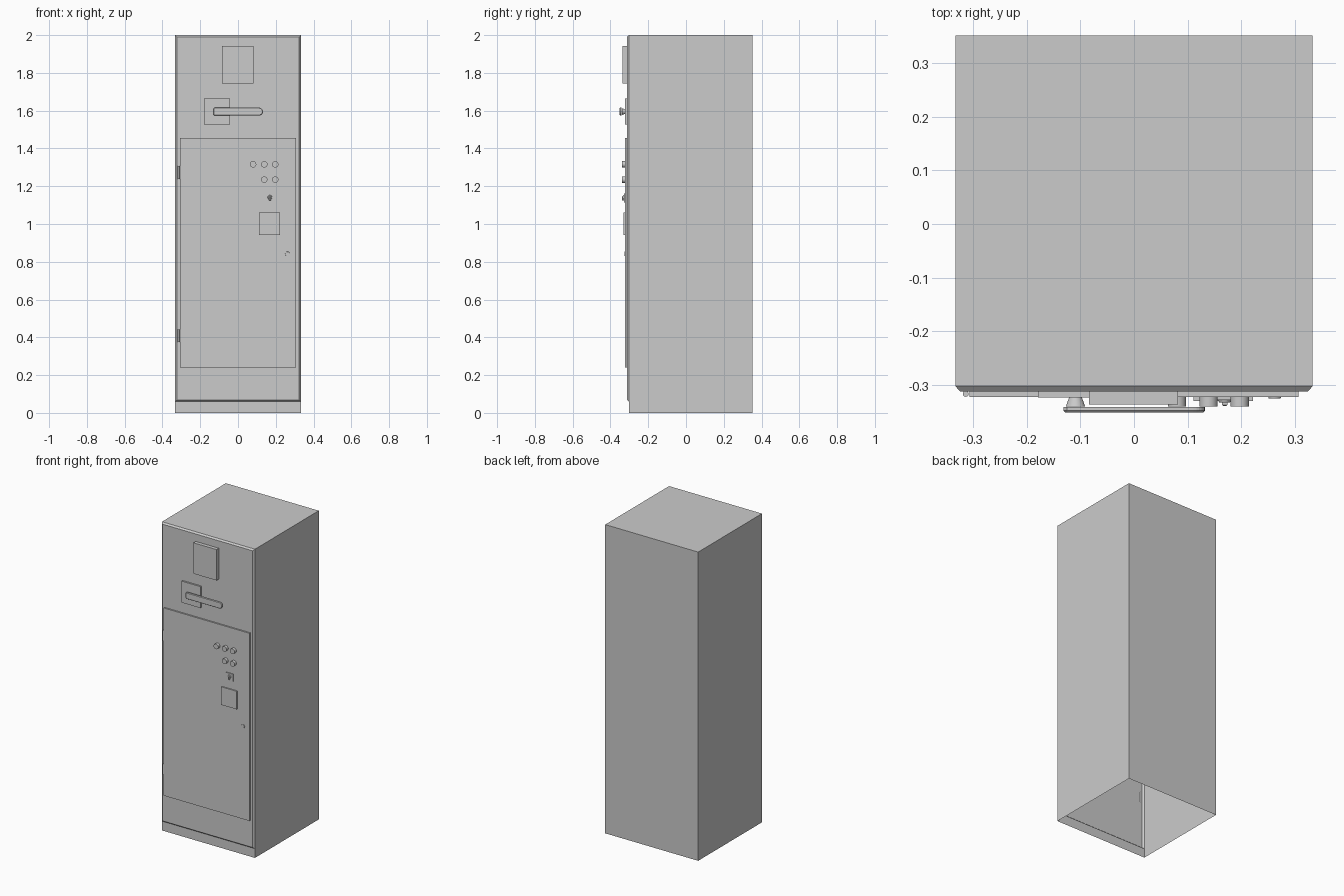
import bpy, bmesh
from math import pi, cos, sin
from mathutils import Matrix, Vector

if "Cube" in bpy.data.objects:
    bpy.data.objects.remove(bpy.data.objects["Cube"])

PANEL = -0.3125   # front sheet
DOOR = -0.322     # door surface


def finish(name, bm, smooth=False):
    bmesh.ops.recalc_face_normals(bm, faces=bm.faces)
    me = bpy.data.meshes.new(name)
    bm.to_mesh(me)
    bm.free()
    ob = bpy.data.objects.new(name, me)
    bpy.context.collection.objects.link(ob)
    if smooth:
        bpy.context.view_layer.objects.active = ob
        ob.select_set(True)
        bpy.ops.object.shade_smooth_by_angle(angle=0.6)
        ob.select_set(False)
    return ob


def extrude_profile(name, pts, y_back, y_front, inset=0.0, smooth=False):
    """Outline in x/z pushed forward to y_front; open at the back, optional chamfer."""
    bm = bmesh.new()
    f = bm.faces.new([bm.verts.new((x, y_back, z)) for x, z in pts])
    r = bmesh.ops.extrude_face_region(bm, geom=[f])
    for v in r["geom"]:
        if isinstance(v, bmesh.types.BMVert):
            v.co.y = y_front
    top = [g for g in r["geom"] if isinstance(g, bmesh.types.BMFace)][0]
    if inset:
        bmesh.ops.bevel(bm, geom=list(top.edges), offset=inset, segments=1,
                        affect='EDGES')
    back = [g for g in bm.faces if all(abs(v.co.y - y_back) < 1e-6 for v in g.verts)]
    if y_back > DOOR - 0.004:   # hidden against the cabinet
        bmesh.ops.delete(bm, geom=back, context='FACES_ONLY')
    return finish(name, bm, smooth)


def plate(name, x0, x1, z0, z1, y_back, y_front, inset=0.0):
    return extrude_profile(name, [(x0, z0), (x1, z0), (x1, z1), (x0, z1)],
                           y_back, y_front, inset)


def knob(name, x, z, y_back, y_front, r_back, r_front, seg=24):
    """Round part pointing forward."""
    bm = bmesh.new()
    bmesh.ops.create_cone(bm, cap_ends=True, segments=seg, radius1=r_back,
                          radius2=r_front, depth=y_back - y_front)
    bm.transform(Matrix.Translation((x, (y_back + y_front) / 2, z))
                 @ Matrix.Rotation(pi / 2, 4, 'X'))
    return finish(name, bm, True)


# Cabinet shell: open underneath, chamfered front sheet above a plain plinth
W, YF, YB, H, P, C = 0.333, -0.302, 0.351, 2.0, 0.06, 0.009
bm = bmesh.new()
def V(x, y, z):
    return bm.verts.new((x, y, z))
back = [V(-W, YB, 0), V(W, YB, 0), V(W, YB, H), V(-W, YB, H)]
rim = [V(-W, YF, P), V(W, YF, P), V(W, YF, H), V(-W, YF, H)]
face = [V(-W + C, PANEL, P + C), V(W - C, PANEL, P + C),
        V(W - C, PANEL, H - C), V(-W + C, PANEL, H - C)]
foot = [V(-W, YF, 0), V(W, YF, 0)]
bm.faces.new(back)
bm.faces.new(face)
for i in range(4):
    j = (i + 1) % 4
    bm.faces.new((rim[i], rim[j], face[j], face[i]))
bm.faces.new((rim[2], rim[3], back[3], back[2]))
bm.faces.new((foot[0], foot[1], rim[1], rim[0]))
bm.faces.new((back[0], foot[0], rim[0], rim[3], back[3]))
bm.faces.new((back[1], foot[1], rim[1], rim[2], back[2]))
finish("cabinet", bm)

# Door and its hinges
plate("door", -0.307, 0.307, 0.24, 1.456, PANEL, DOOR)
for i, z in enumerate((0.408, 1.273)):
    bm = bmesh.new()
    bmesh.ops.create_cone(bm, cap_ends=True, segments=16, radius1=0.0055,
                          radius2=0.0055, depth=0.068)
    bm.transform(Matrix.Translation((-0.3135, -0.3165, z)))
    finish(f"hinge_{i + 1}", bm, True)

# Display box at the top
plate("display_box", -0.084, 0.082, 1.743, 1.943, PANEL, -0.336)

# Rotary switch: back plate, stem and lever
plate("switch_plate", -0.179, -0.042, 1.526, 1.665, PANEL, -0.3235)
knob("switch_stem", -0.109, 1.595, -0.3235, -0.340, 0.012, 0.018)
r, cz = 0.021, 1.595
lever = [(-0.131, cz + r - 0.006), (-0.131, cz - r + 0.006), (-0.125, cz - r)]
lever += [(0.111 + r * cos(a), cz + r * sin(a))
          for a in (-pi / 2 + pi * k / 12 for k in range(13))]
lever += [(-0.125, cz + r)]
extrude_profile("switch_lever", lever, -0.341, -0.351, 0.003)

# Indicator buttons
for i, (x, z) in enumerate(((0.080, 1.316), (0.139, 1.316), (0.197, 1.316),
                            (0.139, 1.235), (0.197, 1.235))):
    knob(f"button_{i + 1}", x, z, DOOR, -0.340, 0.017, 0.017)

# Key switch: square base, barrel and pointer
plate("key_switch_base", 0.144, 0.193, 1.114, 1.162, DOOR, -0.328)
knob("key_switch_barrel", 0.169, 1.141, -0.328, -0.333, 0.012, 0.010)
plate("key_switch_pointer", 0.164, 0.174, 1.124, 1.147, -0.328, -0.339, 0.002)

# Meter box and door latch
plate("meter_box", 0.111, 0.222, 0.943, 1.060, DOOR, -0.330)
knob("door_latch", 0.262, 0.842, DOOR, -0.3255, 0.012, 0.011)
